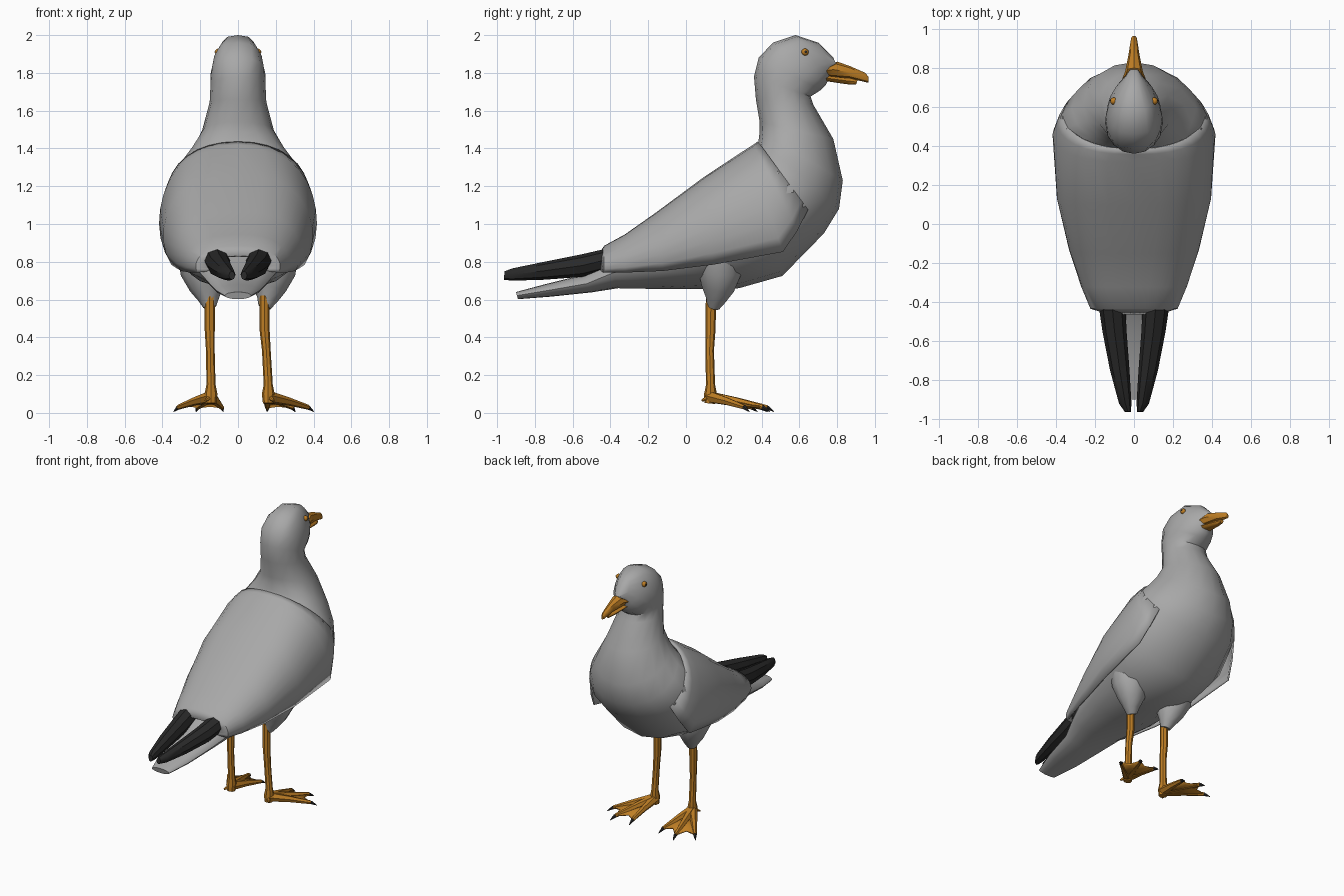
import bpy
import bmesh
from math import sin, cos, pi, radians, copysign
from mathutils import Vector

cube = bpy.data.objects.get("Cube")
if cube:
    bpy.data.objects.remove(cube, do_unlink=True)


def make_material(name, colour):
    mat = bpy.data.materials.new(name)
    mat.use_nodes = True
    mat.diffuse_color = (*colour, 1)
    node = mat.node_tree.nodes["Principled BSDF"]
    node.inputs["Base Color"].default_value = (*colour, 1)
    node.inputs["Roughness"].default_value = 0.8
    return mat


GREY = make_material("plumage_grey", (0.39, 0.39, 0.39))
BLACK = make_material("feather_black", (0.022, 0.022, 0.022))
ORANGE = make_material("bill_orange", (0.52, 0.21, 0.018))


def finish(name, bm, mat, angle=40, thickness=0.0):
    """Turn a bmesh into a smooth-shaded, single-colour object."""
    bmesh.ops.recalc_face_normals(bm, faces=bm.faces[:])
    mesh = bpy.data.meshes.new(name)
    bm.to_mesh(mesh)
    bm.free()
    mesh.materials.append(mat)
    obj = bpy.data.objects.new(name, mesh)
    bpy.context.collection.objects.link(obj)
    bpy.ops.object.select_all(action="DESELECT")
    obj.select_set(True)
    bpy.context.view_layer.objects.active = obj
    bpy.ops.object.shade_smooth_by_angle(angle=radians(angle))
    if thickness:
        solid = obj.modifiers.new("thickness", "SOLIDIFY")
        solid.thickness = thickness
        solid.offset = 0
    return obj


def loft(name, rings, mat, closed=True, **options):
    """Skin a row of equal-length rings of points."""
    bm = bmesh.new()
    rows = [[bm.verts.new(p) for p in ring] for ring in rings]
    count = len(rows[0])
    for low, high in zip(rows, rows[1:]):
        for i in range(count if closed else count - 1):
            j = (i + 1) % count
            bm.faces.new((low[i], low[j], high[j], high[i]))
    if closed:
        bm.faces.new(rows[0])
        bm.faces.new(rows[-1])
    return finish(name, bm, mat, **options)


def tilted_ring(top, bottom, width, power=1, centre=0.0, sides=16):
    """Ring spanned by a top and a bottom (y, z) point and a half width;
    a power below one makes its upper half squarer."""
    t, b = Vector(top), Vector(bottom)
    mid, half = (t + b) / 2, (t - b) / 2
    ring = []
    for i in range(sides):
        a = 2 * pi * i / sides
        p = mid + half * cos(a)
        bulge = abs(sin(a)) ** (power if cos(a) > 0 else 1)
        ring.append((centre + width * copysign(bulge, sin(a)), p.x, p.y))
    return ring


def tube(name, path, radii, mat, sides=8):
    """Tapered tube whose rings face along the path without twisting."""
    pts = [Vector(p) for p in path]
    rings = []
    for i, p in enumerate(pts):
        d = pts[min(i + 1, len(pts) - 1)] - pts[max(i - 1, 0)]
        v = d.cross(Vector((1, 0, 0))).normalized()
        u = v.cross(d).normalized()
        rings.append([p + (u * cos(a) + v * sin(a)) * radii[i]
                      for a in (2 * pi * k / sides for k in range(sides))])
    return loft(name, rings, mat)


def ball(name, centre, radius, mat):
    bm = bmesh.new()
    bmesh.ops.create_uvsphere(bm, u_segments=12, v_segments=8, radius=radius)
    bmesh.ops.translate(bm, verts=bm.verts[:], vec=centre)
    return finish(name, bm, mat)


# Tail, belly, breast, neck and head in one skin: top, bottom, half width
body_rings = [
    ((-.90, .64), (-.89, .602), .07), ((-.75, .68), (-.72, .615), .115),
    ((-.55, .73), (-.50, .638), .15), ((-.42, .82), (-.36, .66), .20),
    ((-.20, .95), (-.10, .655), .285), ((.10, 1.2), (.12, .655), .355),
    ((.20, 1.28), (.28, .66), .38), ((.30, 1.34), (.51, .725), .395),
    ((.38, 1.42), (.73, .95), .375), ((.385, 1.45), (.81, 1.08), .32),
    ((.39, 1.49), (.83, 1.23), .26), ((.39, 1.54), (.78, 1.45), .19),
    ((.37, 1.66), (.675, 1.63), .15), ((.36, 1.78), (.66, 1.675), .146),
    ((.385, 1.88), (.715, 1.71), .145, .7),
    ((.46, 1.96), (.74, 1.735), .132, .65),
    ((.58, 2.0), (.755, 1.765), .102, .65),
    ((.70, 1.96), (.775, 1.80), .052, .8), ((.78, 1.88), (.80, 1.835), .02),
]
loft("body", [tilted_ring(*r) for r in body_rings], GREY)

# Folded wings over the back:
# ridge point, widest point, half width, wrap angle, roundness
wing_rings = [
    ((.383, 1.432), (.56, 1.19), .362, 118, .95),
    ((.36, 1.415), (.52, 1.10), .388, 115, .78),
    ((.32, 1.39), (.46, 1.0), .412, 112, .68),
    ((.10, 1.245), (.13, .93), .39, 117, .68),
    ((-.15, 1.06), (-.13, .845), .328, 115, .72),
    ((-.32, .94), (-.32, .795), .265, 110, .75),
    ((-.43, .88), (-.43, .775), .22, 107, .75),
    ((-.46, .83), (-.45, .77), .15, 107, .75),
]
STEPS = 10
mantle = []
for ridge, widest, width, wrap, power in wing_rings:
    ridge, widest = Vector(ridge), Vector(widest)
    row = []
    for i in range(-STEPS, STEPS + 1):
        a = radians(wrap) * abs(i) / STEPS
        p = widest + (ridge - widest) * cos(a)
        x = width * sin(a) ** (power if cos(a) > 0 else 1)
        row.append((-x if i < 0 else x, p.x, p.y))
    mantle.append(row)
loft("folded_wings", mantle, GREY, closed=False, thickness=0.012)

# Bill
upper = [((.77, 1.84), (.72, 1.785), .06), ((.80, 1.86), (.76, 1.775), .046),
         ((.87, 1.835), (.87, 1.77), .028), ((.95, 1.80), (.955, 1.75), .015),
         ((.965, 1.78), (.965, 1.75), .007)]
lower = [((.73, 1.79), (.73, 1.758), .048), ((.86, 1.775), (.85, 1.74), .025),
         ((.91, 1.765), (.90, 1.738), .012)]
for label, rows in (("upper_bill", upper), ("lower_bill", lower)):
    loft(label, [tilted_ring(*r, sides=8) for r in rows], ORANGE)

# Primary feathers: top, bottom, half width, distance from the middle
primaries = [((-.42, .87), (-.43, .75), .068, .112),
             ((-.55, .84), (-.55, .72), .062, .10),
             ((-.75, .80), (-.75, .705), .05, .073),
             ((-.92, .765), (-.92, .70), .032, .045),
             ((-.96, .75), (-.965, .705), .016, .032)]


def foot(label, x, side, yaw):
    """Three webbed toes with claws, and a small hind toe."""
    heel = Vector((x, .125, .085))
    web = []
    for name, spread, length in (("inner", -25, .27), ("middle", 0, .31),
                                 ("outer", 25, .28)):
        a = radians(yaw + spread)
        way = Vector((side * sin(a), cos(a), 0))
        knuckle = heel + way * length * 0.5 - Vector((0, 0, .024))
        tip = heel + way * length - Vector((0, 0, .055))
        claw = heel + way * (length + .04) - Vector((0, 0, .078))
        tube(f"{label}_{name}_toe", (heel, knuckle, tip),
             (.033, .022, .013), ORANGE, sides=6)
        tube(f"{label}_{name}_claw", (tip, claw), (.013, .002), BLACK, sides=6)
        web.append(tip)
    # Webbing with a scalloped front edge
    bm = bmesh.new()
    start = bm.verts.new(heel - Vector((0, 0, .015)))
    tips = [bm.verts.new(p) for p in web]
    for a, b in zip(tips, tips[1:]):
        dip = bm.verts.new(heel.lerp((a.co + b.co) / 2, 0.85))
        bm.faces.new((start, a, dip))
        bm.faces.new((start, dip, b))
    finish(f"{label}_webbing", bm, ORANGE, thickness=0.012)
    back = heel + Vector((side * .03, -.04, -.02))
    tube(f"{label}_hind_toe", (heel, back), (.018, .006), ORANGE, sides=6)


# Paired parts: side, foot turn, top and bottom of the leg
for label, side, yaw, hip, low in (("left", 1, 24, .14, .16),
                                   ("right", -1, 13, .15, .143)):
    loft(f"{label}_primaries",
         [tilted_ring(t, b, w, centre=side * c, sides=8)
          for t, b, w, c in primaries], BLACK)
    ball(f"{label}_eye", (side * .103, .63, 1.91), .019, ORANGE)
    ball(f"{label}_pupil", (side * .116, .633, 1.911), .008, BLACK)
    hip, low = side * hip, side * low
    tube(f"{label}_thigh",
         ((side * .20, .18, .84), (side * .185, .18, .75),
          (side * .165, .17, .66), (side * .155, .158, .60),
          (hip, .145, .56)),
         (.12, .12, .09, .055, .034), GREY, sides=10)
    tube(f"{label}_shank",
         ((hip, .132, .62), (hip, .13, .45), ((hip + low) / 2, .125, .33),
          (low, .13, .15), (low, .13, .10), (low, .125, .05)),
         (.027, .027, .023, .024, .034, .028), ORANGE)
    foot(f"{label}_foot", low, side, yaw)
